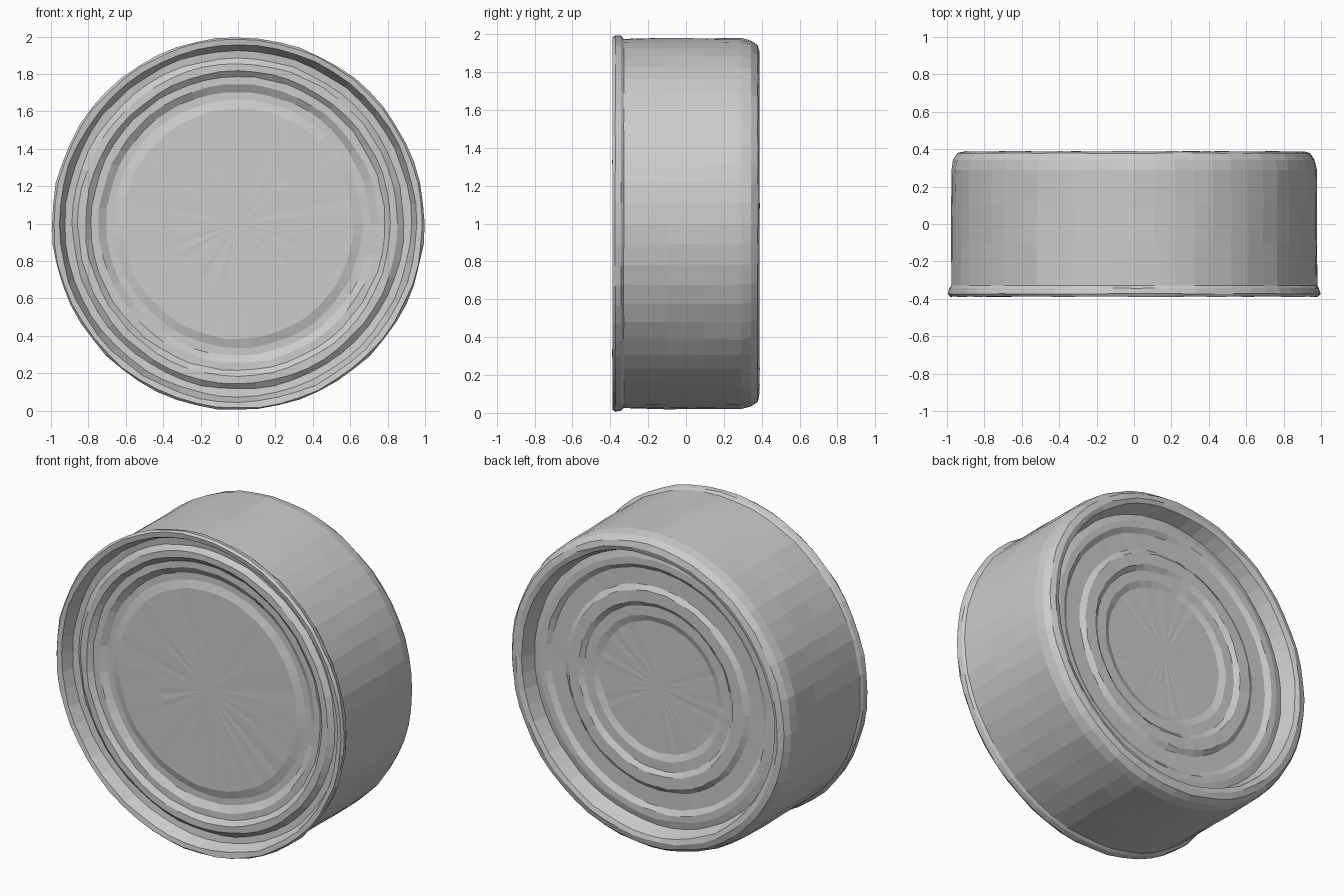
import bpy, bmesh, math, random
from mathutils import Matrix, Vector

random.seed(4)
SIDES = 56

cube = bpy.data.objects.get("Cube")
if cube:
    bpy.data.objects.remove(cube, do_unlink=True)

metal = bpy.data.materials.new("dull_grey_metal")
metal.use_nodes = True
grey = (0.6, 0.6, 0.6, 1)
metal.diffuse_color = grey
metal.node_tree.nodes["Principled BSDF"].inputs["Base Color"].default_value = grey


def lathe(name, profile, dent):
    """Turn (radius, y) points about the y axis, with small hammered dents."""
    bm = bmesh.new()
    rings = []
    for r, y in profile:
        if r == 0:
            rings.append([bm.verts.new((0, y, 1))])
            continue
        ring = []
        for i in range(SIDES):
            a = 2 * math.pi * i / SIDES
            ring.append(bm.verts.new((r * math.cos(a), y, 1 + r * math.sin(a))))
        rings.append(ring)
    for a, b in zip(rings, rings[1:]):
        for i in range(SIDES):
            j = (i + 1) % SIDES
            if len(a) == 1:
                bm.faces.new((a[0], b[j], b[i]))
            elif len(b) == 1:
                bm.faces.new((a[i], a[j], b[0]))
            else:
                bm.faces.new((a[i], a[j], b[j], b[i]))
    # Dents stay inside the overall size
    for v in bm.verts:
        radial = Vector((v.co.x, 0, v.co.z - 1))
        if radial.length > 0.1:
            v.co -= radial.normalized() * random.uniform(0, dent)
        v.co.y *= 1 - random.uniform(0, dent)
    bmesh.ops.recalc_face_normals(bm, faces=bm.faces)
    mesh = bpy.data.meshes.new(name)
    bm.to_mesh(mesh)
    bm.free()
    mesh.materials.append(metal)
    obj = bpy.data.objects.new(name, mesh)
    bpy.context.collection.objects.link(obj)
    return obj


# Stepped front lid, seam lip, wall, rounded back edge and ribbed base
front_lid = [(0, -.30), (.35, -.30), (.62, -.30), (.67, -.285), (.71, -.285),
             (.75, -.31), (.79, -.31), (.82, -.335), (.86, -.335),
             (.89, -.31), (.93, -.315), (.96, -.385)]
wall = [(.99, -.39), (1.0, -.375), (.995, -.345), (.982, -.33),
        (.982, -.1), (.982, .1), (.982, .29), (.97, .345), (.945, .38)]
back_base = [(.91, .39), (.88, .38), (.85, .29), (.81, .30), (.77, .30),
             (.74, .28), (.64, .28), (.61, .30), (.54, .30), (.51, .28),
             (.45, .28), (.41, .265), (.2, .265), (0, .265)]
lathe("can_body", front_lid + wall + back_base, 0.008)
